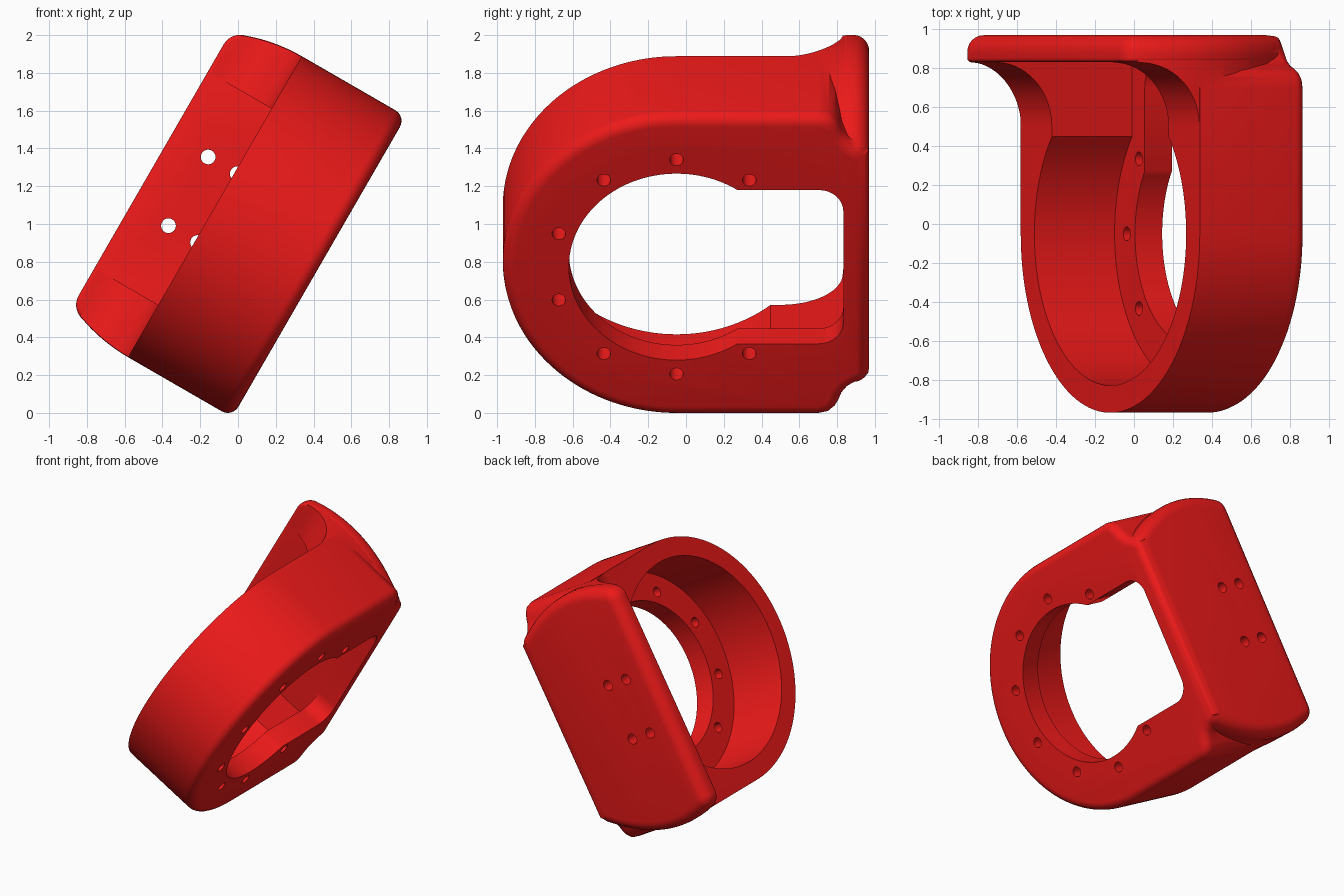
import bpy, bmesh, math
from mathutils import Matrix, Vector

if "Cube" in bpy.data.objects:
    bpy.data.objects.remove(bpy.data.objects["Cube"])

# Local frame: x = ring axis, y = depth, z = along the plate; tilted 30 degrees at the end
CY = -0.05          # ring centre in y
FRONT = 0.637       # front face of the ring along its axis


def new_object(name, bm):
    bmesh.ops.recalc_face_normals(bm, faces=bm.faces)
    me = bpy.data.meshes.new(name)
    bm.to_mesh(me)
    bm.free()
    ob = bpy.data.objects.new(name, me)
    bpy.context.collection.objects.link(ob)
    return ob


def inset(pts, d):
    """Move a closed 2D profile inward by d with mitred corners."""
    n = len(pts)
    area = sum(pts[i - 1][0] * pts[i][1] - pts[i][0] * pts[i - 1][1] for i in range(n))
    s = 1 if area > 0 else -1
    out = []
    for i in range(n):
        p = Vector(pts[i])
        a = (p - Vector(pts[i - 1])).normalized()
        b = (Vector(pts[(i + 1) % n]) - p).normalized()
        na, nb = Vector((-a.y, a.x)) * s, Vector((-b.y, b.x)) * s
        out.append(tuple(p + (na + nb) * d / (1 + na.dot(nb))))
    return out


def prism(name, pts, axis, lo, hi, round_lo=0, round_hi=0):
    """Extrude a closed 2D profile along a local axis, rounding either rim."""
    levels = []
    for t, w, sign in ((lo, round_lo, 1), (hi, round_hi, -1)):
        rim = []
        for i in range(7 if w else 1):
            a = math.pi / 2 * i / 6
            rim.append((t + sign * w * (1 - math.sin(a)) * 1.0 if not w == 0 else t,
                        w * (1 - math.cos(a))))
        if w:   # order from the flat cap outward to the side wall
            rim = [(t + sign * w * (1 - math.cos(math.pi / 2 * i / 6)),
                    w * (1 - math.sin(math.pi / 2 * i / 6))) for i in range(7)]
        levels += rim if sign > 0 else rim[::-1]
    bm = bmesh.new()
    rings = []
    for t, d in levels:
        loop = inset(pts, d) if d > 1e-6 else pts
        rings.append([bm.verts.new((t, *p) if axis == 0 else (p[0], t, p[1])) for p in loop])
    n = len(pts)
    for a, b in zip(rings, rings[1:]):
        for i in range(n):
            j = (i + 1) % n
            bm.faces.new((a[i], a[j], b[j], b[i]))
    bm.faces.new(rings[0][::-1])
    bm.faces.new(rings[-1])
    return new_object(name, bm)


def arc(cx, cy, r, a0, a1, n):
    return [(cx + r * math.cos(math.radians(a0 + (a1 - a0) * i / n)),
             cy + r * math.sin(math.radians(a0 + (a1 - a0) * i / n))) for i in range(n + 1)]


def mirrored(half):
    """Close a half profile across its second coordinate."""
    return half + [(y, -z) for y, z in reversed(half)]


def boolean(target, tool, op):
    mod = target.modifiers.new(op, 'BOOLEAN')
    mod.operation, mod.object, mod.solver = op, tool, 'EXACT'
    bpy.context.view_layer.objects.active = target
    bpy.ops.object.modifier_apply(modifier=mod.name)
    bpy.data.objects.remove(tool)


def end(u):
    """Bowed end of the mounting plate."""
    return 0.92 - 0.55 * u * u


# Ring housing: half-round body running into stepped shoulders
shoulder = [(.966, .68), (.90, .725), (.855, .755), (.825, .795), (.81, .835),
            (.79, .875), (.755, .908), (.70, .92)]
outline = mirrored(shoulder + arc(CY, 0, .92, 90, 178, 36))
housing = prism("ring_housing", outline, 0, 0, FRONT, round_hi=.065)

# Mounting plate with bowed ends and rounded corners
u0, u1, r = -.39, FRONT - .002, .1
half = arc(u1 - r, end(u1 - r) - 1.16 * r, r, 0, 58, 6)
half += [(u, end(u)) for u in [u1 - r - (u1 - u0 - 2 * r) * i / 20 for i in range(1, 20)]]
half += arc(u0 + r, end(u0 + r) - 1.06 * r, r, 108, 180, 6)
plate = prism("mounting_plate", mirrored(half), 1, .832, .97, round_lo=.02, round_hi=.085)
boolean(housing, plate, 'UNION')

# Curved gussets joining the side walls to the plate
for side in (1, -1):
    path = [(-.33 + .33 * math.sin(a), .5 + .33 * math.cos(a))
            for a in [math.pi / 2 * i / 14 for i in range(15)]]
    path += [(.04 * i, .5) for i in range(1, 14)]
    bm = bmesh.new()
    loops = []
    for u, y in path:
        out = end(u) - .003
        loops.append([bm.verts.new((u, yy, side * v)) for yy, v in
                      ((y, .55), (.87, .55), (.87, out), (y, out))])
    for a, b in zip(loops, loops[1:]):
        for i in range(4):
            j = (i + 1) % 4
            bm.faces.new((a[i], a[j], b[j], b[i]))
    bm.faces.new(loops[0])
    bm.faces.new(loops[-1])
    boolean(housing, new_object("gusset", bm), 'UNION')

# Rear pocket: round bore opening into a straight channel
a = math.degrees(math.asin(.6 / .78))
pocket = mirrored([(.833, .6)] + arc(CY, 0, .78, a, 178, 48))
boolean(housing, prism("pocket_cutter", pocket, 0, -.6, .476), 'DIFFERENCE')

# Front window: smaller bore with a round-cornered channel
a = math.degrees(math.asin(.47 / .57))
window = mirrored(arc(.833 - .13, .34, .13, 0, 90, 8) + arc(CY, 0, .57, a, 178, 44))
boolean(housing, prism("window_cutter", window, 0, .3, .9), 'DIFFERENCE')

# Screw holes around the ring flange and through the plate
for k in range(-4, 5):
    t = math.radians(180 + 36 * k + 18)
    if math.cos(t) < .7:
        hole = arc(CY + .655 * math.cos(t), .655 * math.sin(t), .036, 0, 345, 23)
        boolean(housing, prism("flange_hole", hole, 0, .4, .8), 'DIFFERENCE')
for u in (-.163, .015):
    for v in (-.21, .21):
        boolean(housing, prism("plate_hole", arc(u, v, .039, 0, 345, 23), 1, .7, 1.1), 'DIFFERENCE')

# Tilt, set on the ground, colour and shade
housing.name = "ring_bracket"
housing.data.transform(Matrix.Translation((-.122, 0, 1.095)) @ Matrix.Rotation(math.radians(30), 4, 'Y'))
low = min(v.co.z for v in housing.data.vertices)
housing.data.transform(Matrix.Translation((0, 0, -low)))
red = bpy.data.materials.new("red")
red.diffuse_color = (.85, .01, .01, 1)
red.use_nodes = True
red.node_tree.nodes["Principled BSDF"].inputs["Base Color"].default_value = red.diffuse_color
housing.data.materials.clear()
housing.data.materials.append(red)
bpy.ops.object.select_all(action='DESELECT')
housing.select_set(True)
bpy.context.view_layer.objects.active = housing
bpy.ops.object.shade_smooth_by_angle(angle=math.radians(35))
